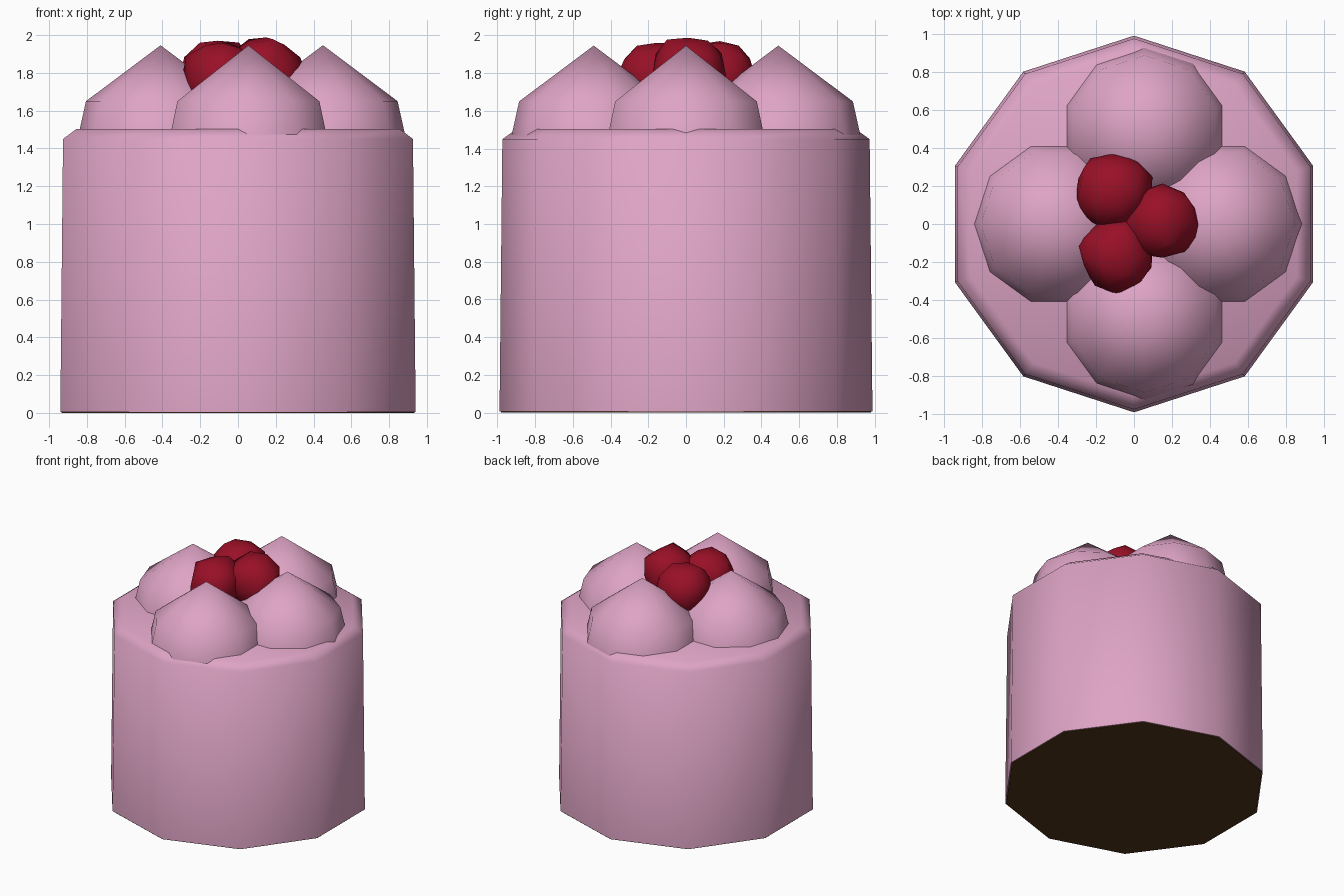
import bpy, bmesh, math, random
from mathutils import Vector

if "Cube" in bpy.data.objects:
    bpy.data.objects.remove(bpy.data.objects["Cube"])

random.seed(4)


def material(name, rgb):
    m = bpy.data.materials.new(name)
    m.diffuse_color = (*rgb, 1)
    m.use_nodes = True
    m.node_tree.nodes["Principled BSDF"].inputs["Base Color"].default_value = m.diffuse_color
    return m


PINK = material("pink_frosting", (0.73, 0.37, 0.56))
BROWN = material("chocolate_brown", (0.085, 0.035, 0.009))
RED = material("berry_red", (0.32, 0.005, 0.02))


def finish(name, bm, mat, angle):
    bmesh.ops.recalc_face_normals(bm, faces=bm.faces)
    me = bpy.data.meshes.new(name)
    bm.to_mesh(me)
    bm.free()
    me.materials.append(mat)
    ob = bpy.data.objects.new(name, me)
    bpy.context.collection.objects.link(ob)
    bpy.ops.object.select_all(action='DESELECT')
    ob.select_set(True)
    bpy.context.view_layer.objects.active = ob
    bpy.ops.object.shade_smooth_by_angle(angle=math.radians(angle))
    return ob


def lathe(name, profile, mat, sides=10, start=0.0, centre=(0, 0), angle=60):
    """Stack of n-sided rings from (radius, z); radius 0 makes a tip."""
    bm = bmesh.new()
    rings = []
    for r, z in profile:
        n = sides if r > 0 else 1
        rings.append([bm.verts.new((centre[0] + r * math.cos(start + math.tau * i / sides),
                                    centre[1] + r * math.sin(start + math.tau * i / sides), z))
                      for i in range(n)])
    for a, b in zip(rings, rings[1:]):
        for i in range(sides):
            j = (i + 1) % sides
            if len(b) == 1:
                bm.faces.new((a[i], a[j], b[0]))
            else:
                bm.faces.new((a[i], a[j], b[j], b[i]))
    for ring in (rings[0], rings[-1]):
        if len(ring) > 1:
            bm.faces.new(ring)
    return finish(name, bm, mat, angle)


# Frosted body with a bevelled top rim, and the bare sponge underneath
lathe("cake_body", [(0.989, 0.006), (0.974, 1.45), (0.90, 1.503)], PINK, start=math.pi / 2)
lathe("cake_underside", [(0.982, 0.0), (0.982, 0.009)], BROWN, start=math.pi / 2)

# Four pointed dollops of cream
dollops = [("right", 0.45, 0.0, 0), ("back", 0.055, 0.49, 90),
           ("left", -0.41, 0.0, 180), ("front", 0.055, -0.49, 270)]
for side, x, y, turn in dollops:
    lathe("cream_dollop_" + side, [(0.435, 1.47), (0.395, 1.65), (0, 1.946)], PINK,
          start=math.radians(turn), centre=(x, y), angle=80)

# Three lumpy berries in the middle
for i, pos in enumerate([(-0.11, 0.18, 1.775), (0.15, 0.01, 1.79), (-0.085, -0.16, 1.775)]):
    bm = bmesh.new()
    bmesh.ops.create_icosphere(bm, subdivisions=2, radius=0.21)
    for v in bm.verts:
        v.co = v.co * random.uniform(0.88, 1.06) + Vector(pos)
    finish("berry_%d" % (i + 1), bm, RED, 50)
